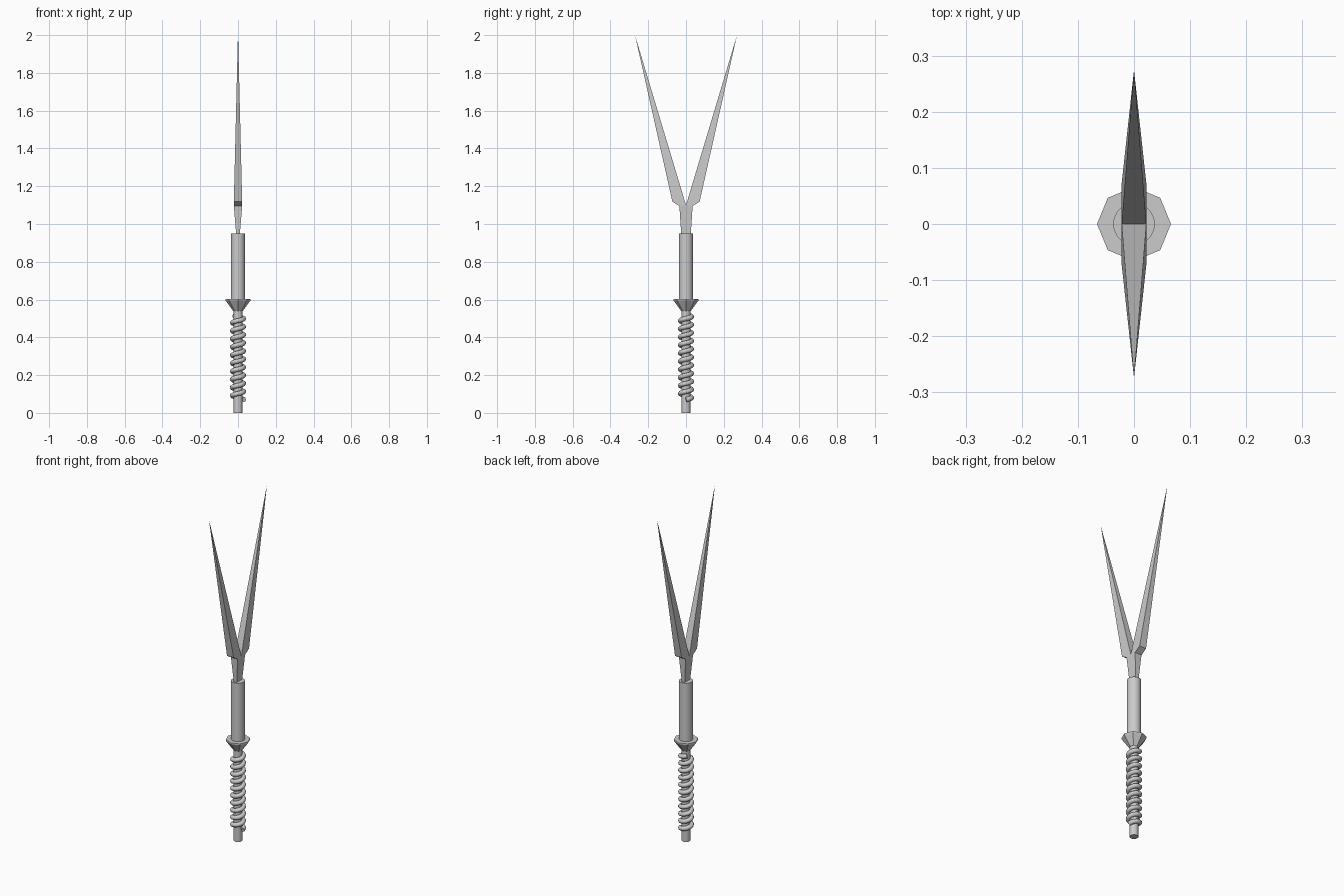
import bpy, bmesh, math
from mathutils import Vector

if "Cube" in bpy.data.objects:
    bpy.data.objects.remove(bpy.data.objects["Cube"])


def finish(name, bm, smooth=False):
    bmesh.ops.recalc_face_normals(bm, faces=bm.faces)
    me = bpy.data.meshes.new(name)
    bm.to_mesh(me)
    bm.free()
    ob = bpy.data.objects.new(name, me)
    bpy.context.collection.objects.link(ob)
    if smooth:
        bpy.context.view_layer.objects.active = ob
        ob.select_set(True)
        bpy.ops.object.shade_smooth_by_angle(angle=math.radians(40))
        ob.select_set(False)
    return ob


def lathe(name, profile, sides, smooth=False):
    """Stack rings of (radius, z) and cap both ends."""
    bm = bmesh.new()
    rings = [[bm.verts.new((r * math.cos(2 * math.pi * i / sides),
                            r * math.sin(2 * math.pi * i / sides), z))
              for i in range(sides)] for r, z in profile]
    for a, b in zip(rings, rings[1:]):
        for i in range(sides):
            j = (i + 1) % sides
            bm.faces.new((a[i], a[j], b[j], b[i]))
    bm.faces.new(rings[0])
    bm.faces.new(rings[-1])
    return finish(name, bm, smooth)


# Handle core, octagonal guard and upper socket
lathe("handle_core", [(0.023, 0), (0.023, 0.60)], 32, True)
lathe("guard", [(0.026, 0.54), (0.066, 0.595), (0.066, 0.603)], 8)
lathe("socket", [(0.037, 0.60), (0.037, 0.95)], 32, True)

# Spiral grip wrap
Z0, Z1, TURNS, STEPS, R, T = 0.07, 0.515, 10.4, 24, 0.030, 0.013
curve = bpy.data.curves.new("grip_wrap", 'CURVE')
curve.dimensions = '3D'
curve.bevel_depth = T
curve.bevel_resolution = 2
curve.use_fill_caps = True
count = int(TURNS * STEPS)
spline = curve.splines.new('POLY')
spline.points.add(count)
for i, p in enumerate(spline.points):
    a = 2 * math.pi * i / STEPS
    p.co = (R * math.cos(a), R * math.sin(a), Z0 + (Z1 - Z0) * i / count, 1)
bpy.context.collection.objects.link(bpy.data.objects.new("grip_wrap", curve))

# Forked blade: half outline as (y, z, half thickness), mirrored across y
half = [(0, 0.94, 0.009), (0.025, 0.94, 0.009), (0.035, 1.095, 0.022),
        (0.072, 1.118, 0.022), (0.27, 2.0, 0.0005), (0, 1.10, 0.022)]
bm = bmesh.new()
for s in (1, -1):
    front = [bm.verts.new((t, s * y, z)) for y, z, t in half]
    back = [bm.verts.new((-t, s * y, z)) for y, z, t in half]
    for side in (front, back):
        bm.faces.new((side[0], side[1], side[2], side[5]))
        bm.faces.new((side[2], side[3], side[4], side[5]))
    for i in range(5):
        bm.faces.new((front[i], front[i + 1], back[i + 1], back[i]))
bmesh.ops.remove_doubles(bm, verts=bm.verts, dist=0.0001)
finish("forked_blade", bm)
